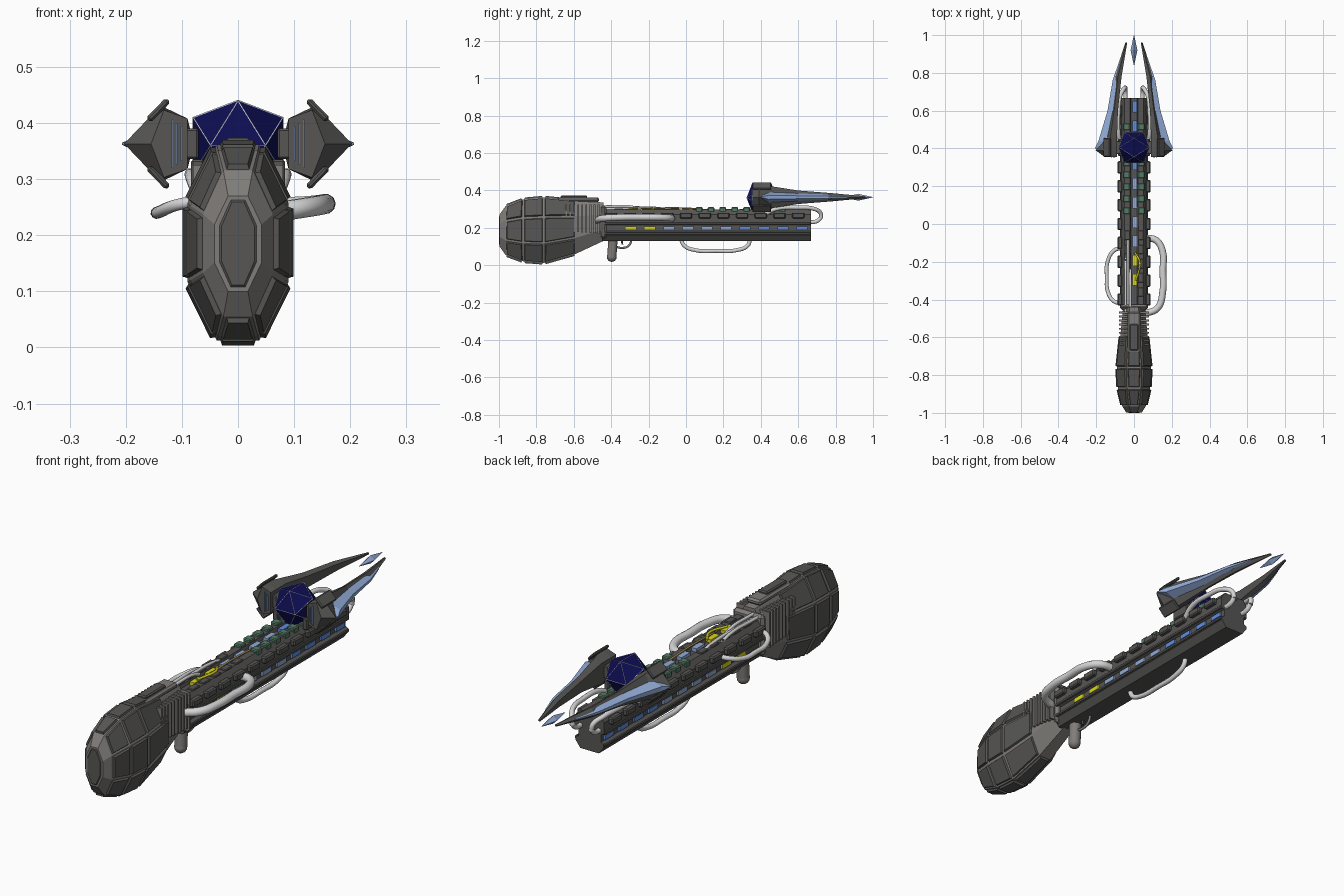
import bpy, bmesh, math
from mathutils import Vector, Matrix

if "Cube" in bpy.data.objects:
    bpy.data.objects.remove(bpy.data.objects["Cube"])

def mat(name, r, g, b):
    m = bpy.data.materials.new(name)
    m.diffuse_color = (r, g, b, 1)
    m.use_nodes = True
    m.node_tree.nodes["Principled BSDF"].inputs["Base Color"].default_value = m.diffuse_color
    return m

GREY = mat("warm grey", .215, .205, .195)
DARK = mat("dark grey", .095, .093, .09)
PIPE = mat("light pipe grey", .66, .66, .66)
NAVY = mat("navy crystal", .004, .004, .085)
WHITE = mat("white edge", .8, .85, .95)
PALE = mat("pale blue", .29, .41, .68)
BLUE = mat("blue", .12, .27, .75)
GREEN = mat("grey green", .09, .2, .135)
YELLOW = mat("yellow", .7, .68, .01)
TAN = mat("tan", .42, .27, .1)

def finish(bm, name, *mats):
    bmesh.ops.recalc_face_normals(bm, faces=bm.faces[:])
    me = bpy.data.meshes.new(name)
    bm.to_mesh(me)
    bm.free()
    for m in mats:
        me.materials.append(m)
    ob = bpy.data.objects.new(name, me)
    bpy.context.collection.objects.link(ob)
    return ob

def loft_bm(sections):
    bm = bmesh.new()
    rings = [[bm.verts.new(p) for p in s] for s in sections]
    n = len(rings[0])
    for a, b in zip(rings, rings[1:]):
        for i in range(n):
            bm.faces.new((a[i], a[(i + 1) % n], b[(i + 1) % n], b[i]))
    bm.faces.new(rings[0])
    bm.faces.new(rings[-1][::-1])
    bmesh.ops.recalc_face_normals(bm, faces=bm.faces[:])
    return bm

def loft(name, sections, m):
    return finish(loft_bm(sections), name, m)

def boxes(name, items, m, bevel=0):
    """items: (centre, size[, rotation about y])"""
    bm = bmesh.new()
    for it in items:
        c, s = it[0], it[1]
        rot = Matrix.Rotation(it[2] if len(it) > 2 else 0, 4, 'Y')
        bmesh.ops.create_cube(bm, size=1, matrix=Matrix.Translation(c) @ rot @ Matrix.Diagonal((*s, 1)))
    if bevel:
        bmesh.ops.bevel(bm, geom=bm.edges[:], offset=bevel, segments=1, affect='EDGES')
    return finish(bm, name, m)

def tube(name, pts, r, m=PIPE):
    cu = bpy.data.curves.new(name, 'CURVE')
    cu.dimensions = '3D'
    cu.bevel_depth, cu.bevel_resolution, cu.resolution_u = r, 3, 6
    cu.use_fill_caps = True
    sp = cu.splines.new('BEZIER')
    sp.bezier_points.add(len(pts) - 1)
    for bp, p in zip(sp.bezier_points, pts):
        bp.co = p
        bp.handle_left_type = bp.handle_right_type = 'AUTO'
    ob = bpy.data.objects.new(name, cu)
    cu.materials.append(m)
    bpy.context.collection.objects.link(ob)
    bpy.ops.object.select_all(action='DESELECT')
    ob.select_set(True)
    bpy.context.view_layer.objects.active = ob
    bpy.ops.object.convert(target='MESH')
    return ob

# Bulbous stock: octagonal loft with raised dark panels
def octagon(y, w, lo, hi):
    c, h = (lo + hi) / 2, (hi - lo) / 2
    q = [(.42, 1), (1, .4), (1, -.4), (.42, -1), (-.42, -1), (-1, -.4), (-1, .4), (-.42, 1)]
    return [(x * w, y, c + z * h) for x, z in q]

bm = loft_bm([octagon(*r) for r in (
    (-.997, .042, .10, .27), (-.965, .062, .055, .315), (-.87, .085, .02, .352),
    (-.76, .09, .012, .362), (-.59, .072, .06, .345), (-.44, .058, .13, .335))])
panels = [f for f in bm.faces if -.97 < f.calc_center_median().y < -.62
          or (f.normal.y < -.99 and f.calc_center_median().y < -.99)]
panels = [f for f in panels if not -.99 < f.calc_center_median().y < -.95]
bmesh.ops.inset_individual(bm, faces=panels, thickness=.009)
frame = set(f for f in bm.faces if f not in panels)
bmesh.ops.inset_individual(bm, faces=panels, thickness=.004, depth=.009)
for f in bm.faces:
    if f not in frame:
        f.material_index = 1
for v in bm.verts:
    v.co.y = max(v.co.y, -1)
finish(bm, "stock_bulb", GREY, DARK)

# Cooling fins, top housing and collar on the neck
fins = []
for i in range(9):
    y = -.64 + i * .0215
    lo = .13 + .05 * (8 - i) / 8 * .2
    fins.append(((0, y, (lo + .04 + .325) / 2), (.16, .009, .325 - lo - .04)))
boxes("neck_fins", fins, GREY)
boxes("top_housing", [((0, -.575, .35), (.07, .22, .025))], GREY, .008)
boxes("top_housing_panel", [((0, -.60, .365), (.045, .14, .016))], DARK, .005)
boxes("collar", [((0, -.44, .23), (.15, .03, .18))], GREY, .012)

# Barrel with side notches and a groove along the top
half = [(.015, .285), (.02, .298), (.05, .298), (.07, .27), (.07, .222), (.055, .214),
        (.055, .182), (.068, .174), (.068, .16), (.045, .13)]
prof = half + [(-x, z) for x, z in half[::-1]]
loft("barrel", [[(x, y, z) for x, z in prof] for y in (-.45, .668)], DARK)
boxes("barrel_rails", [((s * .069, .11, z), (.012, 1.11, .014)) for s in (1, -1) for z in (.222, .17)], DARK, .003)
boxes("edge_blocks", [((s * .075, -.40 + .1 * i, .265), (.026, .065, .03))
                      for s in (1, -1) for i in range(11)], DARK, .005)

# Glowing tiles: both side notches and the top groove
def tiles(ids, shrink=0):
    out = []
    for i in ids:
        y = -.295 + .1017 * i
        out += [((s * .057, y, .197), (.014, .06, .02)) for s in (1, -1)]
        out.append(((0.005, y, .29), (.024, .06, .02)))
    return out
boxes("yellow_tiles", tiles((0, 1)), YELLOW)
boxes("pale_tiles", tiles((2, 3, 4, 5)), PALE)
boxes("blue_tiles", tiles((6, 7, 8, 9)), BLUE)
boxes("green_tiles", [((s * .04, .07 + .0635 * i, .295), (.036, .036, .03))
                      for s in (1, -1) for i in range(8)], GREEN, .004)
boxes("top_dark_tiles", [((s * .036, -.36 + .075 * i, .297), (.03, .05, .012))
                         for s in (1, -1) for i in range(5)], DARK, .003)
tube("top_wire", [(.02, .09, .3), (.02, -.05, .306), (.02, -.22, .303)], .004, TAN)
tube("top_yellow_wire", [(.004, -.15, .3), (.03, -.2, .307), (.01, -.3, .304)], .005, YELLOW)

# Pipes
tube("right_pipe", [(.06, -.075, .25), (.115, -.085, .252), (.15, -.14, .255), (.153, -.25, .256),
                    (.152, -.36, .255), (.125, -.445, .25), (.06, -.475, .24)], .018)
tube("left_pipe", [(-.06, -.125, .262), (-.105, -.14, .255), (-.14, -.2, .242), (-.144, -.28, .24),
                   (-.138, -.36, .242), (-.105, -.41, .255), (-.06, -.42, .262)], .0105)
tube("bottom_pipe", [(0, -.03, .15), (0, -.01, .105), (0, .05, .08), (0, .16, .076), (0, .27, .08),
                     (0, .33, .105), (0, .345, .15)], .011)
for i, (x, e, z) in enumerate(((-.045, -.18, .306), (-.02, -.24, .312), (-.032, -.06, .300))):
    tube("top_pipe_%d" % i, [(x, -.47, z), (x, -.4, z + .002), (x, e - .05, z), (x, e, z - .015)], .007)
for s, n in ((1, "right"), (-1, "left")):
    tube(n + "_muzzle_pipe", [(s * .07, .42, .27), (s * .082, .48, .30), (s * .082, .6, .308),
                              (s * .072, .68, .302), (s * .052, .718, .28), (s * .045, .722, .25)], .011)
    tube(n + "_muzzle_hook", [(s * .045, .722, .255), (s * .045, .70, .235), (s * .045, .65, .23)], .011)

# Grip and trigger guard
tube("grip", [(0, -.39, .16), (0, -.393, .1), (0, -.397, .045)], .026, GREY)
bm = bmesh.new()
bmesh.ops.create_uvsphere(bm, u_segments=16, v_segments=8, radius=.0265,
                          matrix=Matrix.Translation((0, -.397, .044)))
for f in bm.faces:
    f.smooth = True
finish(bm, "grip_end", GREY)
tube("trigger_guard", [(0, -.38, .1), (0, -.34, .092), (0, -.305, .105), (0, -.29, .14)], .006, GREY)
tube("trigger", [(0, -.345, .14), (0, -.34, .11)], .005, DARK)

# Crystal: icosahedron standing on an edge, with white edges
P, S, C = (1 + 5 ** .5) / 2, .0496, Vector((0, .405, .36))
def crystal_bm():
    bm = bmesh.new()
    for a in (-1, 1):
        for b in (-P, P):
            for co in ((0, a, b), (a, b, 0), (b, 0, a)):
                bm.verts.new(C + S * Vector(co))
    bmesh.ops.convex_hull(bm, input=bm.verts[:])
    return bm
finish(crystal_bm(), "crystal", NAVY)
wire = finish(crystal_bm(), "crystal_edges", WHITE)
mod = wire.modifiers.new("wire", 'WIREFRAME')
mod.thickness, mod.offset = .0026, 0

# Blades on both sides, each with a pale blue outer fin
Z = .363
for s, n in ((1, "right"), (-1, "left")):
    sec = [(.355, .09, .132, .155, .045, .06), (.39, .09, .138, .203, .045, .068),
           (.46, .09, .125, .155, .045, .058), (.60, .085, .105, .122, .025, .036),
           (.78, .066, .085, .104, .014, .022), (.96, .036, .041, .046, .003, .005)]
    loft(n + "_blade", [[(s * a, y, Z + h), (s * a, y, Z - h), (s * b, y, Z - k),
                         (s * c, y, Z), (s * b, y, Z + k)] for y, a, b, c, h, k in sec], DARK)
    fin = [(.40, .185, .207, .005), (.44, .125, .188, .036), (.60, .1, .14, .026),
           (.76, .085, .113, .018), (.87, .055, .076, .008)]
    loft(n + "_blade_fin", [[(s * a, y, Z + h), (s * a, y, Z - h), (s * b, y, Z - .3 * h),
                             (s * b, y, Z + .3 * h)] for y, a, b, h in fin], PALE)
    boxes(n + "_blade_plates", [((s * .142, .405, Z + t * .06), (.05, .10, .012), s * t * .8)
                                for t in (1, -1)], DARK, .004)
    boxes(n + "_blade_slits", [((s * (.101 + .008 * i), .353, Z), (.003, .008, .062 + .012 * i))
                               for i in range(3)], PALE)
    boxes(n + "_crystal_holder", [((s * .082, .405, Z), (.024, .07, .055)),
                                  ((s * .072, .405, .31), (.024, .09, .05))], DARK, .004)

# Floating tip diamond
loft("tip_diamond", [[(w * math.cos(a), y, Z + w * math.sin(a)) for a in (0, math.pi / 2, math.pi, 4.712)]
                     for y, w in ((.84, .001), (.92, .018), (1.0, .001))], PALE)
